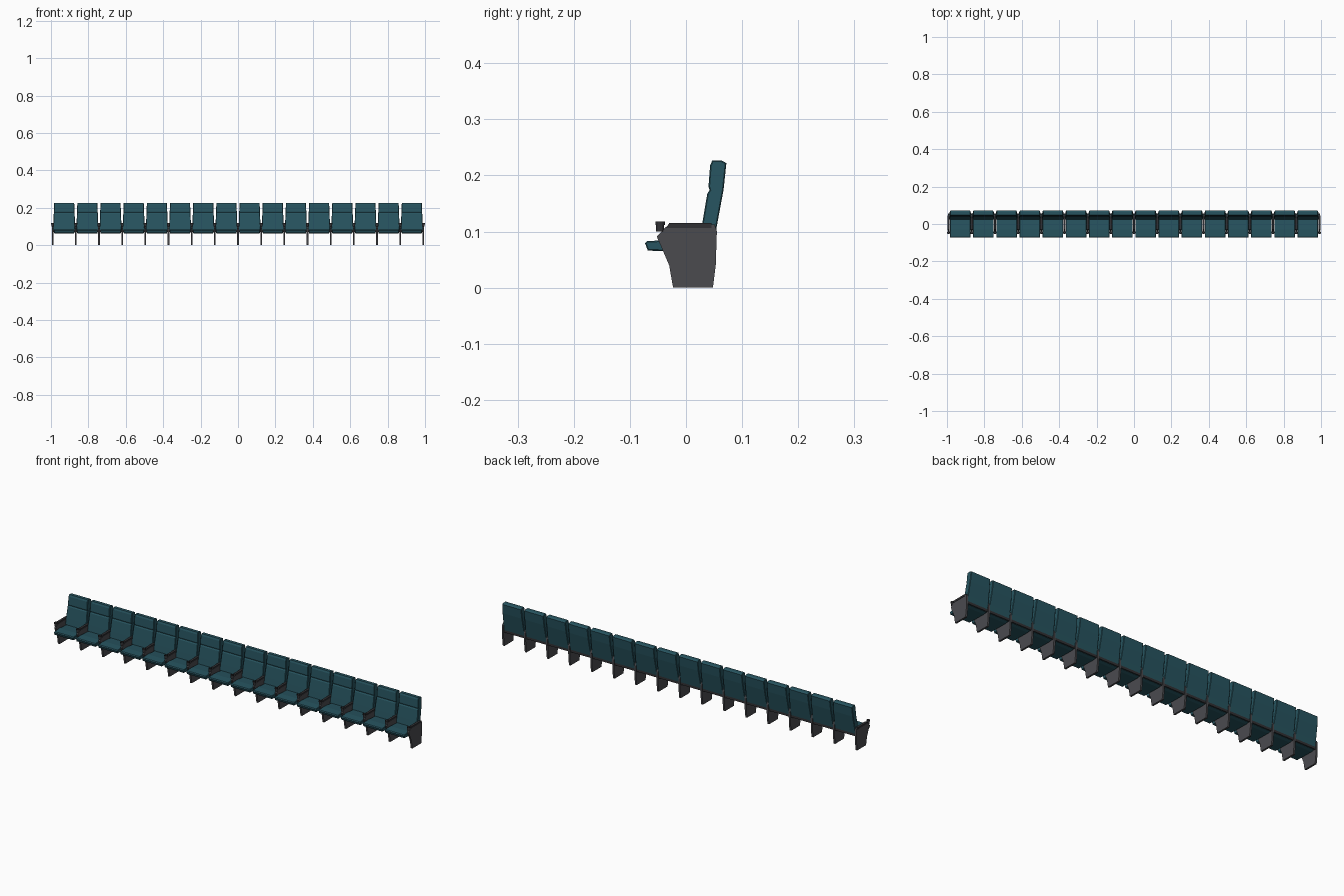
import bpy, bmesh, math

if "Cube" in bpy.data.objects:
    bpy.data.objects.remove(bpy.data.objects["Cube"])

SEATS = 16
PITCH = 0.1239
HALF = SEATS * PITCH / 2


def material(name, rgb):
    m = bpy.data.materials.new(name)
    m.diffuse_color = (*rgb, 1)
    m.use_nodes = True
    m.node_tree.nodes["Principled BSDF"].inputs["Base Color"].default_value = m.diffuse_color
    return m


teal = material("teal fabric", (0.020, 0.088, 0.115))
grey = material("grey panel", (0.070, 0.070, 0.078))
dark = material("dark plastic", (0.030, 0.030, 0.034))


def prism(name, profile, width, mat, bevel=0.0):
    """Mesh from a (y, z) profile extruded along x; width is a function of z."""
    bm = bmesh.new()
    sides = [[bm.verts.new((s * width(z) / 2, y, z)) for y, z in profile] for s in (-1, 1)]
    n = len(profile)
    for ring in sides:
        bm.faces.new(ring)
    for i in range(n):
        j = (i + 1) % n
        bm.faces.new((sides[0][i], sides[0][j], sides[1][j], sides[1][i]))
    bmesh.ops.recalc_face_normals(bm, faces=bm.faces)
    if bevel:
        # soften only the two side outlines
        rim = [e for e in bm.edges if e.verts[0].co.x * e.verts[1].co.x > 0]
        bmesh.ops.bevel(bm, geom=rim, offset=bevel, segments=1, affect='EDGES', clamp_overlap=True)
    return finish(name, bm, mat)


def finish(name, bm, mat):
    me = bpy.data.meshes.new(name)
    bm.to_mesh(me)
    bm.free()
    me.materials.append(mat)
    return me


def cup_mesh():
    """Open cup: outer wall with a lip, inner wall and floor."""
    rings = [(0.0072, 0.100), (0.0072, 0.112), (0.0086, 0.112), (0.0086, 0.118),
             (0.0070, 0.118), (0.0062, 0.103)]
    bm = bmesh.new()
    n = 12
    loops = [[bm.verts.new((r * math.cos(2 * math.pi * k / n),
                            -0.046 + r * math.sin(2 * math.pi * k / n), z)) for k in range(n)]
             for r, z in rings]
    for a, b in zip(loops, loops[1:]):
        for k in range(n):
            j = (k + 1) % n
            bm.faces.new((a[k], a[j], b[j], b[k]))
    bm.faces.new(loops[0])
    bm.faces.new(loops[-1])
    bmesh.ops.recalc_face_normals(bm, faces=bm.faces)
    return finish("cup_holder", bm, dark)


def place(me, x):
    ob = bpy.data.objects.new(me.name, me)
    ob.location.x = x
    bpy.context.collection.objects.link(ob)


# seat cushion
seat = prism("seat", [(-0.068, 0.066), (-0.073, 0.079), (-0.069, 0.083), (-0.03, 0.085),
                      (0.040, 0.079), (0.046, 0.068), (0.03, 0.064)],
             lambda z: 0.110, teal, 0.002)

# backrest with a raised head pad
back = prism("backrest", [(0.024, 0.082), (0.029, 0.115), (0.038, 0.168), (0.042, 0.174),
                          (0.040, 0.180), (0.043, 0.218), (0.047, 0.227), (0.063, 0.227),
                          (0.072, 0.222), (0.067, 0.175), (0.055, 0.110), (0.050, 0.082)],
             lambda z: 0.117 - 0.010 * max(0, z - 0.1) / 0.127, teal, 0.002)

# rear support bar under the backrest
bar = prism("support_bar", [(0.030, 0.070), (0.050, 0.070), (0.050, 0.084), (0.030, 0.084)],
            lambda z: PITCH - 0.008, dark)

# divider panel and the armrest cap on it
panel = prism("side_panel", [(-0.023, 0), (0.048, 0), (0.053, 0.040), (0.055, 0.100),
                             (0.051, 0.113), (-0.025, 0.113), (-0.036, 0.108),
                             (-0.052, 0.091), (-0.030, 0.040)],
              lambda z: 0.009, grey)
armrest = prism("armrest", [(-0.036, 0.106), (0.045, 0.106), (0.045, 0.115), (-0.030, 0.115)],
                lambda z: 0.012, dark)
cup = cup_mesh()

for i in range(SEATS):
    for me in (seat, back, bar):
        place(me, -HALF + PITCH * (i + 0.5))
for i in range(SEATS + 1):
    for me in (panel, armrest, cup):
        place(me, -HALF + PITCH * i)
